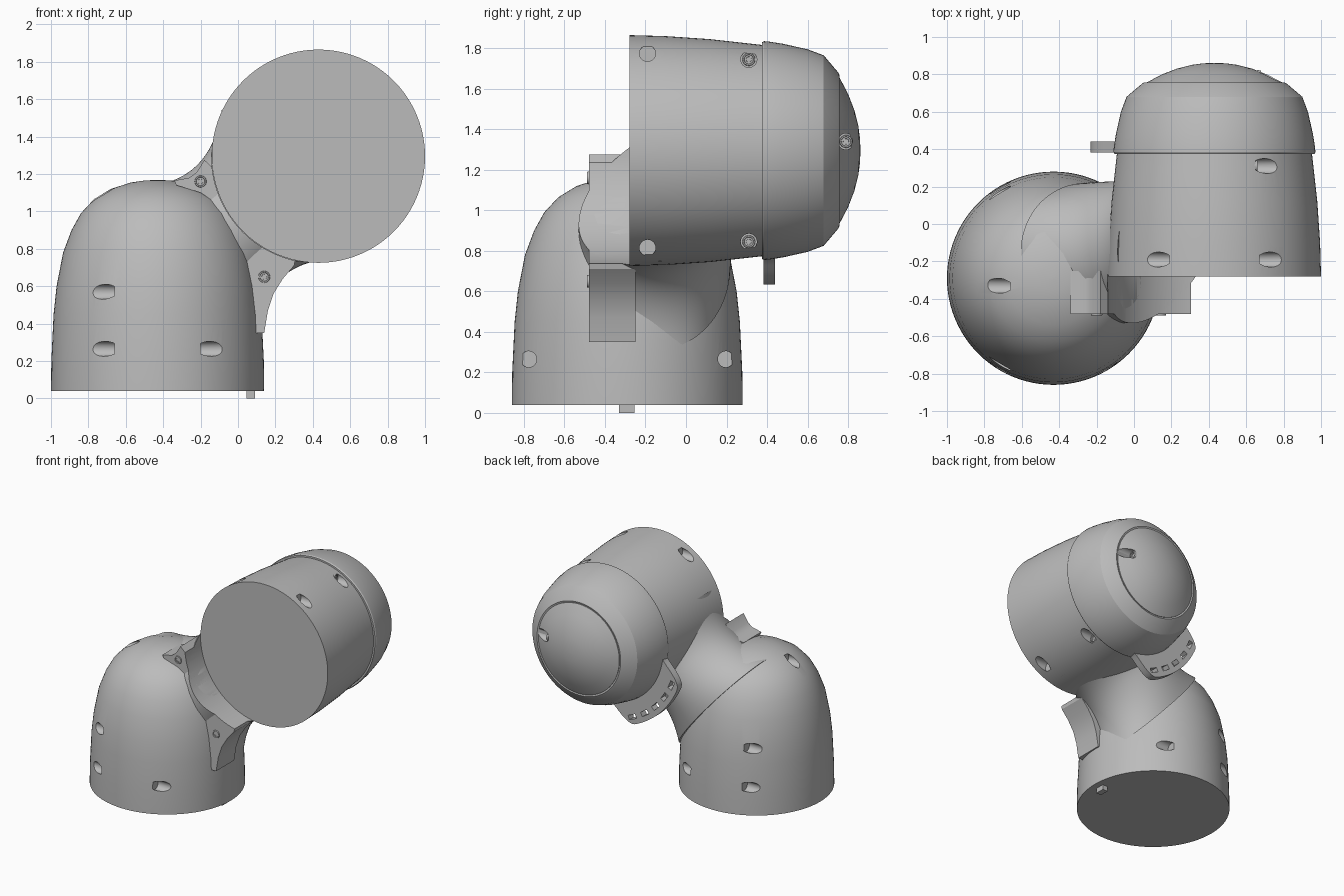
import bpy, bmesh
from math import sin, cos, pi, sqrt, radians
from mathutils import Vector

if "Cube" in bpy.data.objects:
    bpy.data.objects.remove(bpy.data.objects["Cube"])

grey = bpy.data.materials.new("matte grey")
grey.use_nodes = True
grey.diffuse_color = (0.5, 0.5, 0.5, 1)
grey.node_tree.nodes["Principled BSDF"].inputs["Base Color"].default_value = (0.5, 0.5, 0.5, 1)

BASE = Vector((-0.43, -0.29, 0))
HEAD = Vector((0.43, 0, 1.295))


def loft(name, rings):
    """Skin a list of point rings and cap both ends."""
    bm = bmesh.new()
    rows = [[bm.verts.new(p) for p in ring] for ring in rings]
    n = len(rows[0])
    for a, b in zip(rows, rows[1:]):
        for i in range(n):
            j = (i + 1) % n
            bm.faces.new((a[i], a[j], b[j], b[i]))
    bm.faces.new(rows[0])
    bm.faces.new(rows[-1])
    bmesh.ops.recalc_face_normals(bm, faces=bm.faces)
    me = bpy.data.meshes.new(name)
    bm.to_mesh(me)
    bm.free()
    me.materials.append(grey)
    ob = bpy.data.objects.new(name, me)
    bpy.context.collection.objects.link(ob)
    return ob


def lathe(name, profile, centre, axis, n=96):
    """Revolve (radius, distance) pairs about an axis through centre."""
    u, v, w = {"x": ((0, 1, 0), (0, 0, 1), (1, 0, 0)),
               "y": ((1, 0, 0), (0, 0, 1), (0, 1, 0)),
               "z": ((1, 0, 0), (0, 1, 0), (0, 0, 1))}[axis]
    u, v, w = Vector(u), Vector(v), Vector(w)
    return loft(name, [[centre + w * h + r * (u * cos(2 * pi * i / n) + v * sin(2 * pi * i / n))
                        for i in range(n)] for r, h in profile])


def prism(name, outline, y0, y1):
    """Extrude an (x, z) outline along y."""
    return loft(name, [[(x, y, z) for x, z in outline] for y in (y0, y1)])


def activate(ob):
    bpy.ops.object.select_all(action="DESELECT")
    ob.select_set(True)
    bpy.context.view_layer.objects.active = ob


def cut(ob, cutters):
    for c in cutters:
        m = ob.modifiers.new("cut", "BOOLEAN")
        m.operation = "DIFFERENCE"
        m.solver = "EXACT"
        m.object = c
        activate(ob)
        bpy.ops.object.modifier_apply(modifier=m.name)
        bpy.data.objects.remove(c)


def bore(x, y, z, side):
    """Sideways screw hole whose floor sits at x."""
    return lathe("bore", [(0.04, 0), (0.04, side * 0.4)], Vector((x, y, z)), "x", 24)


def head_space():
    """Clear volume in front of the head."""
    return lathe("head_space", [(0.572, -1.2), (0.572, -0.27)], HEAD, "y")


# Base housing: tapered barrel with a domed top
base = lathe("base_housing", [(0.57, 0.04), (0.568, 0.2), (0.556, 0.45), (0.54, 0.6),
                              (0.505, 0.78), (0.46, 0.9), (0.41, 0.99), (0.34, 1.065),
                              (0.25, 1.12), (0.14, 1.155), (0.07, 1.165), (0.01, 1.168)], BASE, "z")
holes = [head_space(), bore(-0.66, -0.33, 1.09, -1)]
for s in (-1, 1):
    for side in (-1, 1):
        holes.append(bore(BASE.x + side * 0.23, BASE.y + s * 0.487, 0.265, side))
    holes.append(bore(BASE.x - 0.23, BASE.y + s * 0.46, 0.57, -1))
cut(base, holes)

# Head housing: tapered barrel lying along y
head = lathe("head_housing", [(0.57, -0.28), (0.565, -0.1), (0.55, 0.12), (0.53, 0.3),
                              (0.52, 0.39)], HEAD, "y")
holes = [bore(HEAD.x - 0.24, -0.19, HEAD.z + 0.48, -1)]
for s in (-1, 1):
    holes.append(bore(HEAD.x + 0.24, -0.19, HEAD.z + s * 0.48, 1))
    holes.append(bore(HEAD.x + 0.22, 0.31, HEAD.z + s * 0.45, 1))
cut(head, holes)

# Rear cap with a chamfered shoulder, and the shallow dome inside its rim
cap = lathe("rear_cap", [(0.5, 0.375), (0.535, 0.375), (0.54, 0.385), (0.538, 0.41),
                         (0.527, 0.48), (0.5, 0.6), (0.47, 0.68), (0.385, 0.752),
                         (0.375, 0.757), (0.36, 0.752)], HEAD, "y")
dome = lathe("cap_dome", [(0.362, 0.7), (0.362, 0.757), (0.28, 0.80), (0.2, 0.831),
                          (0.12, 0.851), (0.06, 0.859), (0.01, 0.861)], HEAD, "y")
cut(dome, [bore(HEAD.x + 0.24, 0.79, 1.34, 1)])


def polar(r, deg):
    a = radians(deg)
    return HEAD.x + r * cos(a), HEAD.z + r * sin(a)


# Slotted lifting tab on the cap's lower rim
def tab_radius(d):
    t = max(0, min(1, (40 - abs(d)) / 18))
    return 0.525 + 0.19 * t * t * (3 - 2 * t)


outline = [polar(tab_radius(d), 225 + d) for d in range(-42, 43, 2)]
outline += [polar(0.45, 225 + d) for d in range(42, -43, -2)]
tab = prism("cap_tab", outline, 0.383, 0.44)
cut(tab, [prism("slot", [polar(r, 225 + d + e) for r, e in
                         ((0.64, -3), (0.64, 3), (0.675, 3), (0.675, -3))], 0.3, 0.5)
          for d in (-22, -11, 0, 11, 22)])

# Neck: waisted elliptical tube flaring into both housings
mid = Vector((0, -0.15, 0.94))
along = Vector((0.767, 0, 0.642))
across = Vector((0.642, 0, -0.767))
rings = []
for k in range(25):
    t = -0.34 + 0.66 * k / 24
    width = 0.375 + 1.4 * t * t
    back = 0.38 + (1.1 * t * t if t > 0 else -0.1 * t * t)
    front = 0.38
    ring = []
    for i in range(96):
        a = 2 * pi * i / 96
        depth = back if sin(a) > 0 else front
        ring.append(mid + along * t + across * (width * cos(a)) + Vector((0, depth * sin(a), 0)))
    rings.append(ring)
neck = loft("neck", rings)
cut(neck, [head_space()])

# Clamp brackets flanking the neck, trimmed to the head's outline
upper = prism("upper_bracket", [(-0.34, 1.165), (-0.26, 1.18), (-0.22, 1.21), (-0.18, 1.275),
                                (-0.1, 1.2), (-0.08, 1.02), (-0.2, 1.1), (-0.33, 1.14)], -0.48, -0.25)
lower = prism("lower_bracket", [(-0.03, 0.9), (0.1, 0.9), (0.32, 0.8), (0.3, 0.71), (0.24, 0.64),
                                (0.19, 0.56), (0.16, 0.47), (0.14, 0.35), (0.09, 0.35),
                                (0.0, 0.36)], -0.48, -0.25)
for b in (upper, lower):
    cut(b, [head_space()])

# Screws: a ring with a recessed socket
ring_profile = [(0.012, 0.005), (0.014, -0.004), (0.022, -0.004), (0.024, -0.009),
                (0.03, -0.009), (0.034, 0.01)]
parts = [base, head, cap, dome, tab, neck, upper, lower]
for label, x, z in (("upper", -0.2, 1.16), ("lower", 0.14, 0.65)):
    parts.append(lathe(label + "_bracket_screw", ring_profile, Vector((x, -0.479, z)), "y", 24))
side_profile = [(r, -h) for r, h in ring_profile]
for label, x, y, z in (("upper_head", 0.22, 0.31, HEAD.z + 0.45),
                       ("lower_head", 0.22, 0.31, HEAD.z - 0.45), ("dome", 0.24, 0.79, 1.34)):
    parts.append(lathe(label + "_screw", side_profile, Vector((HEAD.x + x, y, z)), "x", 24))

# Locating peg under the base
parts.append(prism("locating_peg", [(0.045, 0), (0.09, 0), (0.09, 0.06), (0.045, 0.06)], -0.33, -0.255))

for ob in parts:
    activate(ob)
    bpy.ops.object.shade_smooth_by_angle(angle=radians(28))
